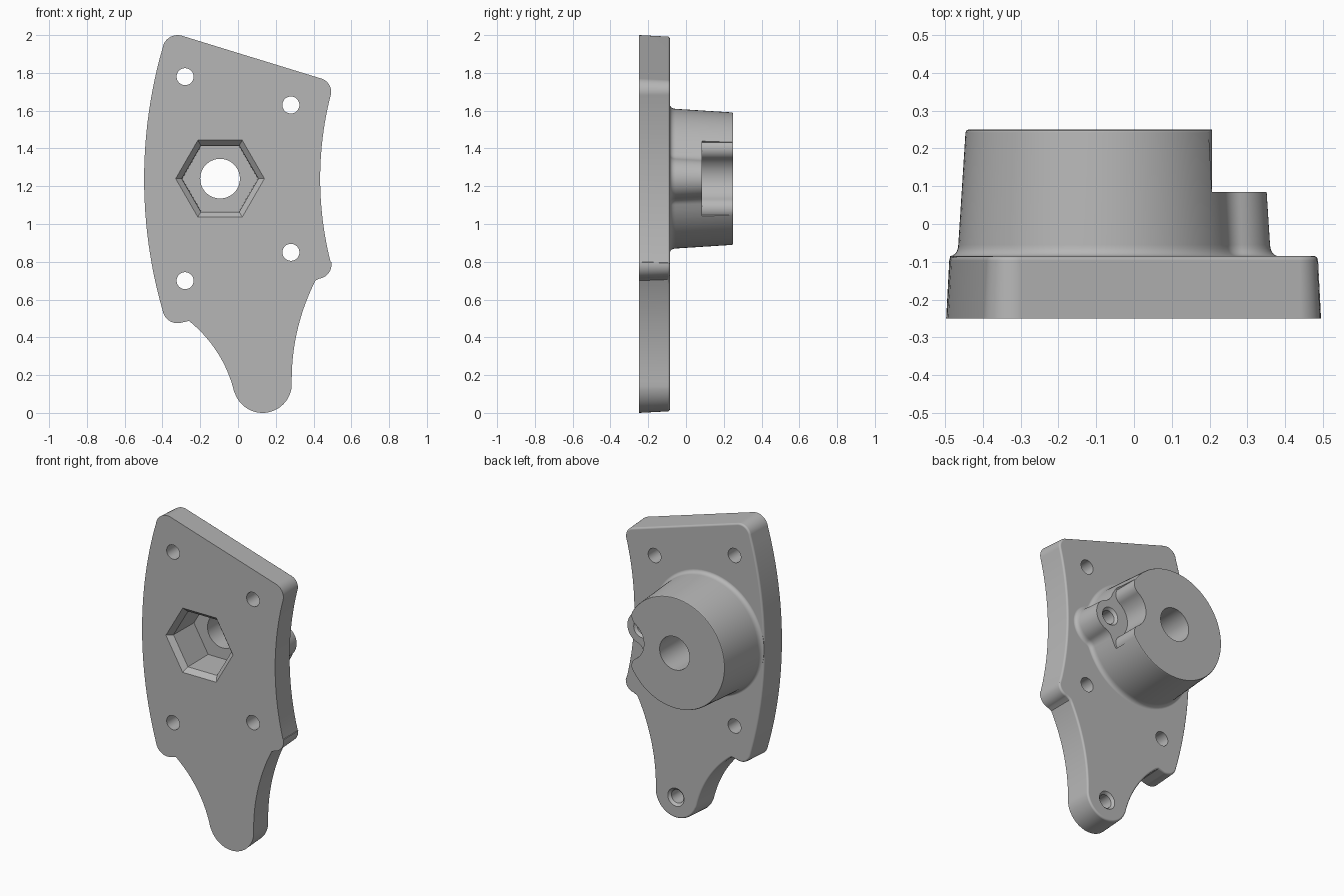
import bpy, bmesh, math
from math import sin, cos, pi, radians, atan2, sqrt
from mathutils import Vector

cube = bpy.data.objects.get("Cube")
if cube:
    bpy.data.objects.remove(cube, do_unlink=True)

grey = bpy.data.materials.new("cast_grey")
grey.use_nodes = True
COLOUR = (0.47, 0.47, 0.47, 1)
grey.diffuse_color = COLOUR
grey.node_tree.nodes["Principled BSDF"].inputs["Base Color"].default_value = COLOUR

BOSS = Vector((-0.095, 1.24))
LUG = Vector((0.25, 1.24))
SPAN = LUG.x - BOSS.x


def arc(c, r, a0, a1, n=12):
    """Points on a circle in the x-z plane."""
    return [Vector((c[0] + r * cos(a0 + (a1 - a0) * i / n),
                    c[1] + r * sin(a0 + (a1 - a0) * i / n))) for i in range(n + 1)]


def arc_deg(c, r, a0, a1, n=12):
    return arc(c, r, radians(a0), radians(a1), n)


def arc3(p, q, s, n=24):
    """Shallow arc through three points."""
    p, q, s = Vector(p), Vector(q), Vector(s)
    u, v = q - p, s - p
    k = 2 * (u.x * v.y - u.y * v.x)
    c = p + Vector((v.y * u.length_squared - u.y * v.length_squared,
                    u.x * v.length_squared - v.x * u.length_squared)) / k
    a0, a1 = atan2(*(p - c).yx), atan2(*(s - c).yx)
    sweep = (a1 - a0 + pi) % (2 * pi) - pi
    return arc(c, (p - c).length, a0, a0 + sweep, n)


def clean(pts):
    out = []
    for p in pts:
        if not out or (p - out[-1]).length > 0.003:
            out.append(p)
    if (out[0] - out[-1]).length < 0.003:
        out.pop()
    return out


def inset(pts, d):
    out = []
    for i, p in enumerate(pts):
        t = (pts[(i + 1) % len(pts)] - p).normalized() + (p - pts[i - 1]).normalized()
        t.normalize()
        out.append(p - Vector((t.y, -t.x)) * d)
    return out


def loft(name, rings):
    """Skin a list of (y, outline) rings and cap both ends."""
    bm = bmesh.new()
    loops = [[bm.verts.new((p.x, y, p.y)) for p in pts] for y, pts in rings]
    for a, b in zip(loops, loops[1:]):
        for i in range(len(a)):
            j = (i + 1) % len(a)
            bm.faces.new((a[i], a[j], b[j], b[i]))
    bm.faces.new(loops[0])
    bm.faces.new(loops[-1])
    bmesh.ops.recalc_face_normals(bm, faces=bm.faces)
    me = bpy.data.meshes.new(name)
    bm.to_mesh(me)
    bm.free()
    me.materials.append(grey)
    ob = bpy.data.objects.new(name, me)
    bpy.context.collection.objects.link(ob)
    return ob


def combine(body, other, operation):
    mod = body.modifiers.new(operation, "BOOLEAN")
    mod.object, mod.operation, mod.solver = other, operation, "EXACT"
    bpy.context.view_layer.objects.active = body
    bpy.ops.object.modifier_apply(modifier=mod.name)
    bpy.data.objects.remove(other, do_unlink=True)


def drill(body, c, steps, sides=40):
    """Cut a round or polygonal hole given as (y, radius) steps."""
    rings = [(y, arc(c, r, 0, 2 * pi, sides)[:-1]) for y, r in steps]
    combine(body, loft("hole_cutter", rings), "DIFFERENCE")


def blend(r1, r2):
    """Blend circle centre relative to the boss, with its two contact angles."""
    a = (r1 * r1 - r2 * r2 + SPAN * SPAN) / (2 * SPAN)
    h = sqrt(r1 * r1 - a * a)
    return a, h, atan2(h, a), atan2(h, SPAN - a)


# Plate: drafted sides and a softly rounded back rim
plate_outline = clean(
    arc_deg((-0.32, 1.92), 0.08, 75, 173)
    + arc3((-0.4, 1.93), (-0.497, 1.235), (-0.4, 0.545))
    + arc_deg((-0.32, 0.555), 0.08, 187, 283)
    + arc3((-0.26, 0.487), (-0.1, 0.305), (-0.02, 0.11))
    + arc_deg((0.13, 0.155), 0.155, 196, 354, 28)
    + arc3((0.285, 0.14), (0.315, 0.44), (0.41, 0.7))
    + arc_deg((0.42, 0.785), 0.075, 278, 370)
    + arc3((0.49, 0.8), (0.435, 1.24), (0.49, 1.68))
    + arc_deg((0.42, 1.7), 0.073, -10, 73))
rings = [(-0.25, plate_outline)]
for k in range(5):
    a = k * pi / 8
    rings.append((-0.097 + 0.012 * sin(a), inset(plate_outline, 0.008 + 0.012 * (1 - cos(a)))))
plate = loft("mounting_plate", rings)

# Boss with a side lug, blended together, flared at the base
a, h, t, u = blend(0.43, 0.17)
body_outline = clean(
    arc(BOSS, 0.37, t, 2 * pi - t, 72)
    + arc(BOSS + Vector((a, -h)), 0.06, pi - t, u, 8)
    + arc(LUG, 0.11, u - pi, pi - u, 24)
    + arc(BOSS + Vector((a, h)), 0.06, -u, t - pi, 8))
rings = [(-0.12, inset(body_outline, -0.022))]
for k in range(6):
    b = k * pi / 10
    rings.append((-0.085 + 0.03 * (1 - cos(b)), inset(body_outline, -0.022 * (1 - sin(b)))))
rings += [(0.242, inset(body_outline, 0.019)),
          (0.248, inset(body_outline, 0.022)),
          (0.25, inset(body_outline, 0.027))]
boss = loft("boss", rings)

# Rounded notch above the lug
a, h, t, u = blend(0.29, 0.19)
notch_outline = clean(
    arc(BOSS, 0.6, -t, -t, 1)
    + arc(BOSS + Vector((a, -h)), 0.06, -t, u, 14)
    + arc(LUG, 0.13, u - pi, -pi - u, 24)
    + arc(BOSS + Vector((a, h)), 0.06, -u, t, 14)
    + arc(BOSS, 0.6, t, t, 1))
combine(boss, loft("notch_cutter", [(0.085, notch_outline), (0.4, notch_outline)]), "DIFFERENCE")

combine(plate, boss, "UNION")
bracket = plate
bracket.name = "mounting_bracket"

# Four through holes in the plate
for c in ((-0.28, 1.78), (0.28, 1.63), (0.28, 0.85), (-0.28, 0.7)):
    drill(bracket, c, [(-0.4, 0.045), (0.0, 0.045)])

# Blind holes with chamfered mouths in the foot and the lug
for c, y in (((0.13, 0.14), -0.085), (LUG, 0.085)):
    drill(bracket, c, [(y - 0.13, 0.042), (y - 0.015, 0.042), (y, 0.057), (y + 0.02, 0.057)])

# Hexagonal pocket and centre bore
drill(bracket, BOSS, [(-0.3, 0.235), (-0.25, 0.235), (-0.22, 0.203), (-0.02, 0.2)], 6)
drill(bracket, BOSS, [(-0.1, 0.105), (0.4, 0.105)], 56)

# Smooth curved walls, crisp edges
bpy.ops.object.select_all(action="DESELECT")
bracket.select_set(True)
bpy.context.view_layer.objects.active = bracket
bpy.ops.object.shade_smooth_by_angle(angle=radians(32))
weighted = bracket.modifiers.new("even_normals", "WEIGHTED_NORMAL")
weighted.keep_sharp = True
